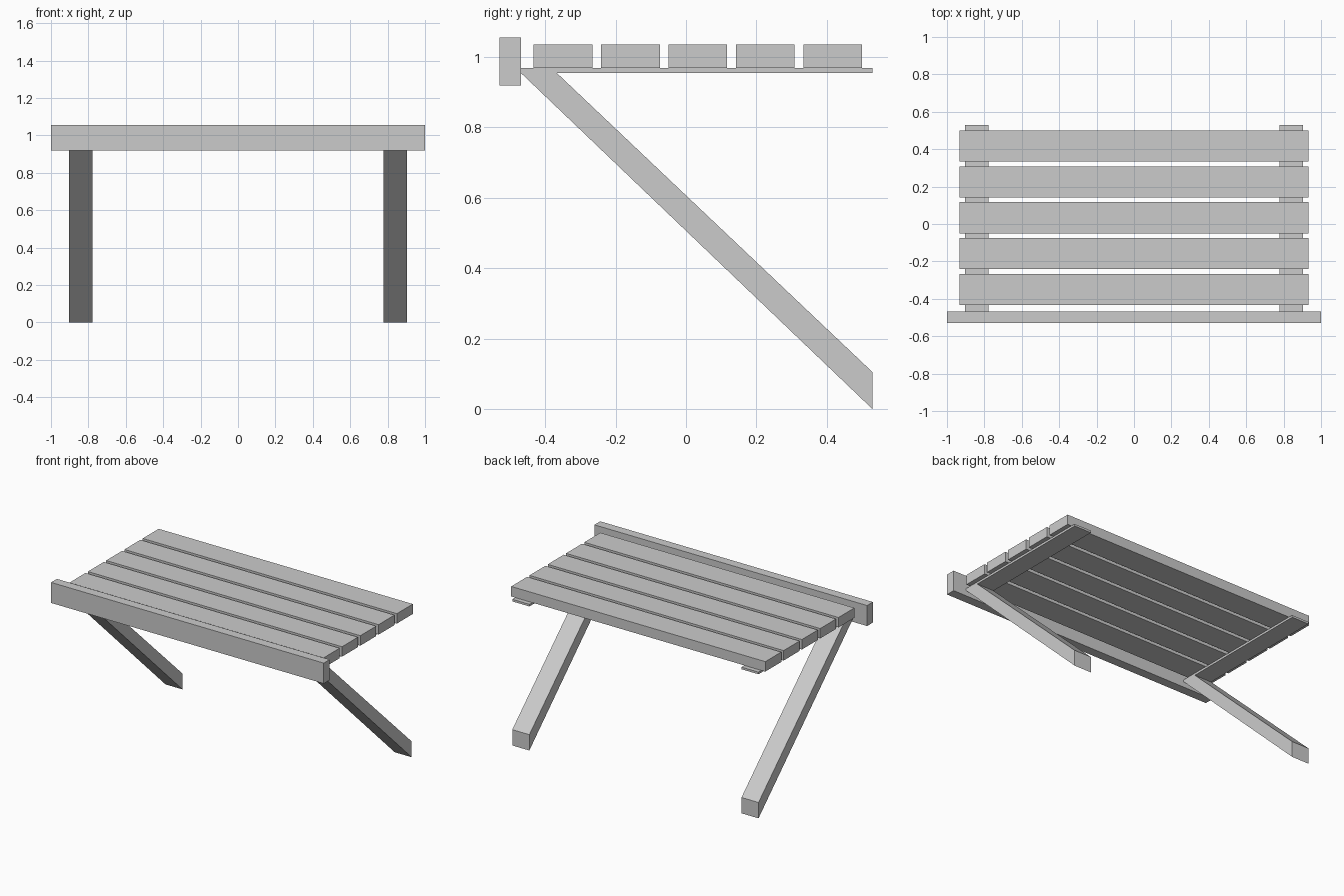
import bpy, bmesh

if "Cube" in bpy.data.objects:
    bpy.data.objects.remove(bpy.data.objects["Cube"])


def prism(name, profile, x0, x1):
    """Extrude a (y, z) profile along x."""
    bm = bmesh.new()
    face = bm.faces.new([bm.verts.new((x0, y, z)) for y, z in profile])
    ext = bmesh.ops.extrude_face_region(bm, geom=[face])
    verts = [v for v in ext["geom"] if isinstance(v, bmesh.types.BMVert)]
    bmesh.ops.translate(bm, verts=verts, vec=(x1 - x0, 0, 0))
    bmesh.ops.recalc_face_normals(bm, faces=bm.faces)
    mesh = bpy.data.meshes.new(name)
    bm.to_mesh(mesh)
    bm.free()
    obj = bpy.data.objects.new(name, mesh)
    bpy.context.collection.objects.link(obj)
    return obj


def plank(name, half_x, y0, y1, z0, z1):
    return prism(name, [(y0, z0), (y1, z0), (y1, z1), (y0, z1)], -half_x, half_x)


# Upright rail across the front edge
plank("front_rail", 1.0, -0.53, -0.469, 0.919, 1.055)

# Five tabletop slats
for i in range(5):
    y = -0.433 + i * 0.1915
    plank(f"top_slat_{i + 1}", 0.932, y, y + 0.167, 0.969, 1.035)

# Bracket: thin bearer and slanted leg in one profile, mirrored to the other side
bracket = [(-0.469, 0.969), (0.53, 0.969), (0.53, 0.955), (-0.367, 0.955),
           (0.53, 0.105), (0.53, 0.0), (-0.469, 0.955)]
leg = prism("slanted_leg_brackets", bracket, 0.778, 0.903)
mirror = leg.modifiers.new("mirror", "MIRROR")
mirror.use_axis[0] = True
